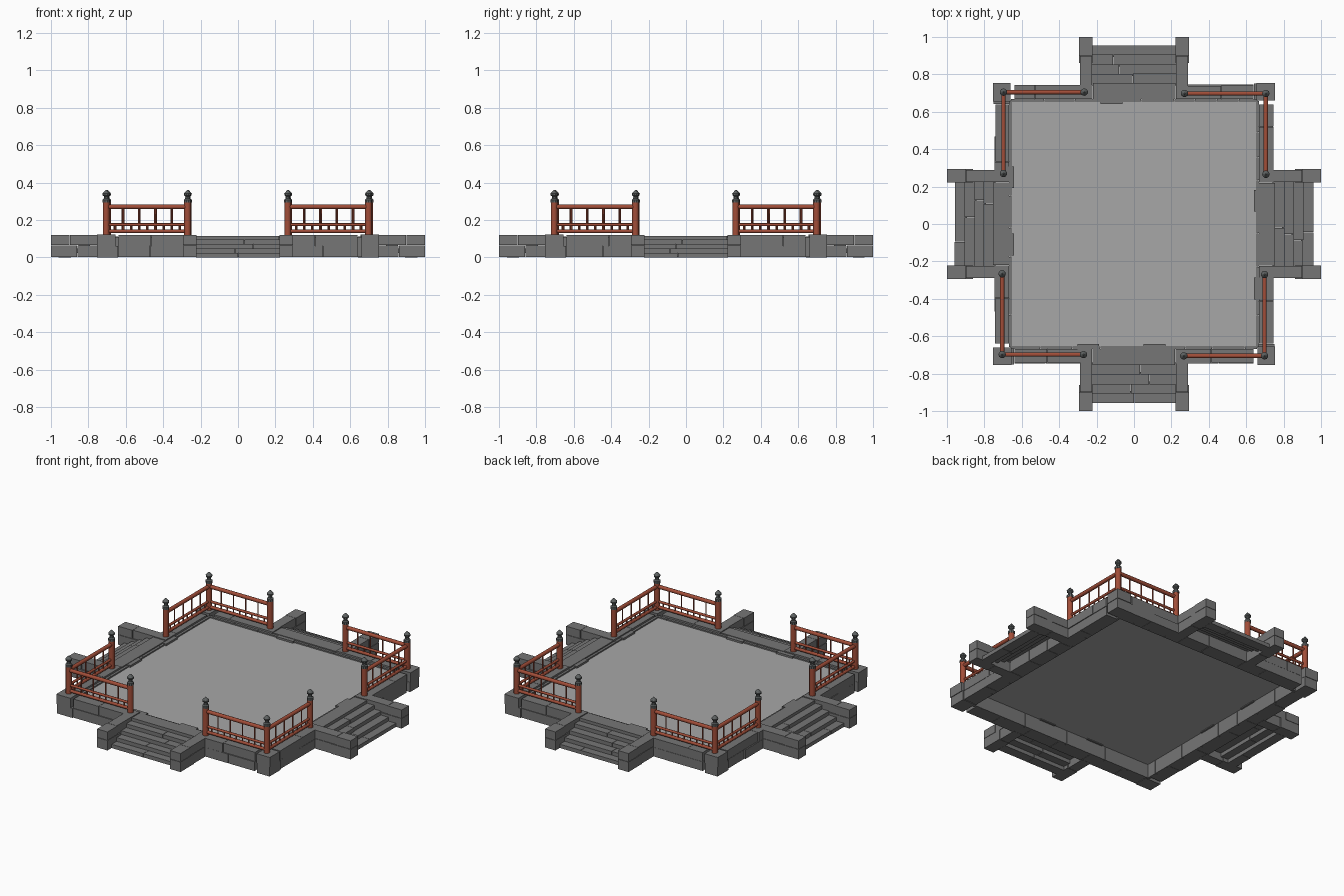
import bpy, bmesh, math, random
from mathutils import Matrix, Vector

rng = random.Random(4)
if "Cube" in bpy.data.objects:
    bpy.data.objects.remove(bpy.data.objects["Cube"], do_unlink=True)


def material(name, color):
    m = bpy.data.materials.new(name)
    m.use_nodes = True
    m.diffuse_color = (*color, 1)
    m.node_tree.nodes["Principled BSDF"].inputs["Base Color"].default_value = (*color, 1)
    return m


STONE = material("grey_stone", (0.18, 0.18, 0.18))
FLOOR = material("pale_floor", (0.39, 0.39, 0.39))
RED = material("red_wood", (0.36, 0.075, 0.04))
CAP = material("dark_cap", (0.11, 0.12, 0.12))


def finish(name, bm, mat, turn=0, smooth=False):
    """Turn the part about the centre by quarter turns and link it."""
    bm.transform(Matrix.Rotation(turn * math.pi / 2, 4, "Z"))
    bmesh.ops.recalc_face_normals(bm, faces=bm.faces)
    if smooth:
        for f in bm.faces:
            f.smooth = len(f.verts) == 4
    mesh = bpy.data.meshes.new(name)
    bm.to_mesh(mesh)
    bm.free()
    mesh.materials.append(mat)
    ob = bpy.data.objects.new(name, mesh)
    bpy.context.collection.objects.link(ob)


def box(bm, x0, x1, y0, y1, z0, z1):
    size = Matrix.Diagonal((x1 - x0, y1 - y0, z1 - z0, 1))
    mid = Matrix.Translation(((x0 + x1) / 2, (y0 + y1) / 2, (z0 + z1) / 2))
    bmesh.ops.create_cube(bm, size=1, matrix=mid @ size)


def course(bm, x0, x1, y0, y1, z0, z1, length, wobble=0.004, gap=0.002):
    """A row of stones of uneven length with slightly uneven outer faces."""
    x = x0
    while x < x1 - 0.001:
        end = x + length * rng.uniform(0.7, 1.3)
        if x1 - end < length * 0.4:
            end = x1
        box(bm, x, end - gap, y0 + rng.uniform(-wobble, wobble), y1, z0, z1)
        x = end


def rod(bm, a, b, radius, sides=10):
    a, b = Vector(a), Vector(b)
    d = b - a
    m = Matrix.Translation((a + b) / 2) @ d.to_track_quat("Z", "Y").to_matrix().to_4x4()
    bmesh.ops.create_cone(bm, cap_ends=True, segments=sides, radius1=radius,
                          radius2=radius, depth=d.length, matrix=m)


def lathe(bm, x, y, profile, sides=10):
    rings = []
    for r, z in profile:
        rings.append([bm.verts.new((x + r * math.cos(i * math.tau / sides),
                                    y + r * math.sin(i * math.tau / sides), z))
                      for i in range(sides)])
    for lo, hi in zip(rings, rings[1:]):
        for i in range(sides):
            j = (i + 1) % sides
            bm.faces.new((lo[i], lo[j], hi[j], hi[i]))
    bm.faces.new(rings[0])
    bm.faces.new(rings[-1])


# Recessed floor
bm = bmesh.new()
box(bm, -0.66, 0.66, -0.66, 0.66, 0.09, 0.1)
finish("floor", bm, FLOOR)

SIDES = ("front", "right", "back", "left")
JUTS = ((-0.245, 0.11), (-0.345, 0.125), (0.12,), (-0.25, 0.11))

for k, side in enumerate(SIDES):
    # Rim wall in two courses, with the landing in the middle
    bm = bmesh.new()
    for s in (0, 1):
        a, b = ((-0.64, -0.222), (0.222, 0.64))[s]
        course(bm, a, b, -0.743, -0.667, 0.002, 0.06, 0.2)
        course(bm, a, b, -0.743, -0.667, 0.061, 0.119, 0.24)
    course(bm, -0.222, 0.222, -0.755, -0.667, 0.09, 0.115, 0.5, 0)
    course(bm, -0.222, 0.222, -0.743, -0.667, 0.002, 0.089, 0.2)
    finish(side + "_rim_wall", bm, STONE, k)

    # Inner curb with a few stones that jut inward
    bm = bmesh.new()
    course(bm, -0.66, 0.66, -0.667, -0.652, 0.002, 0.108, 0.14, 0)
    for x in JUTS[k]:
        box(bm, x - 0.058, x + 0.058, -0.668, -0.641, 0.085, 0.112)
    finish(side + "_inner_curb", bm, STONE, k)

    # Corner stones
    bm = bmesh.new()
    box(bm, -0.753, -0.642, -0.75, -0.66, 0, 0.061)
    box(bm, -0.755, -0.655, -0.753, -0.66, 0.062, 0.123)
    finish(side + "_corner_stone", bm, STONE, k)

    # Stair treads: overlapping slabs, open underneath
    bm = bmesh.new()
    for i in range(4):
        y = -0.957 + i * 0.051
        top = 0.024 * (i + 1)
        split = rng.uniform(-0.13, 0.13)
        for a, b in ((-0.224, split - 0.001), (split + 0.001, 0.224)):
            box(bm, a, b, y + rng.uniform(-0.002, 0.002), y + 0.063, top - 0.024, top)
    finish(side + "_stair_treads", bm, STONE, k)

    # Stone cheeks beside the stairs
    bm = bmesh.new()
    for s in (-1, 1):
        for z0, z1, cut in ((0.001, 0.064, -0.86), (0.066, 0.119, -0.9)):
            for y0, y1, inset in ((-1, cut - 0.001, 0), (cut + 0.001, -0.735, 0.004)):
                a, b = sorted((s * (0.221 + inset), s * (0.294 - inset)))
                box(bm, a, b, y0, y1, z0, z1)
    finish(side + "_stair_cheeks", bm, STONE, k)

    # Corner railing: three posts, two runs of rails and balusters
    corner, ends = (-0.705, -0.698), ((-0.27, -0.698), (-0.705, -0.266))
    posts, caps, rails = bmesh.new(), bmesh.new(), bmesh.new()
    for x, y in (corner, *ends):
        rod(posts, (x, y, 0.115), (x, y, 0.298), 0.018, 12)
        lathe(caps, x, y, ((0.02, 0.293), (0.02, 0.308), (0.013, 0.314), (0.011, 0.326),
                           (0.019, 0.332), (0.02, 0.341), (0.012, 0.35), (0.003, 0.36)))
    for end in ends:
        def at(t, z):
            return (*Vector(corner).lerp(Vector(end), t), z)
        for z, r in ((0.27, 0.012), (0.175, 0.008), (0.14, 0.01)):
            rod(rails, at(0, z), at(1, z), r)
        for i in range(1, 10):
            t = i / 10
            if i % 2 == 0:
                rod(rails, at(t, 0.14), at(t, 0.27), 0.0045, 6)
            else:
                rod(rails, at(t, 0.14), at(t, 0.175), 0.0045, 6)
    finish(side + "_railing_posts", posts, RED, k, True)
    finish(side + "_post_caps", caps, CAP, k, False)
    finish(side + "_rails", rails, RED, k, True)
